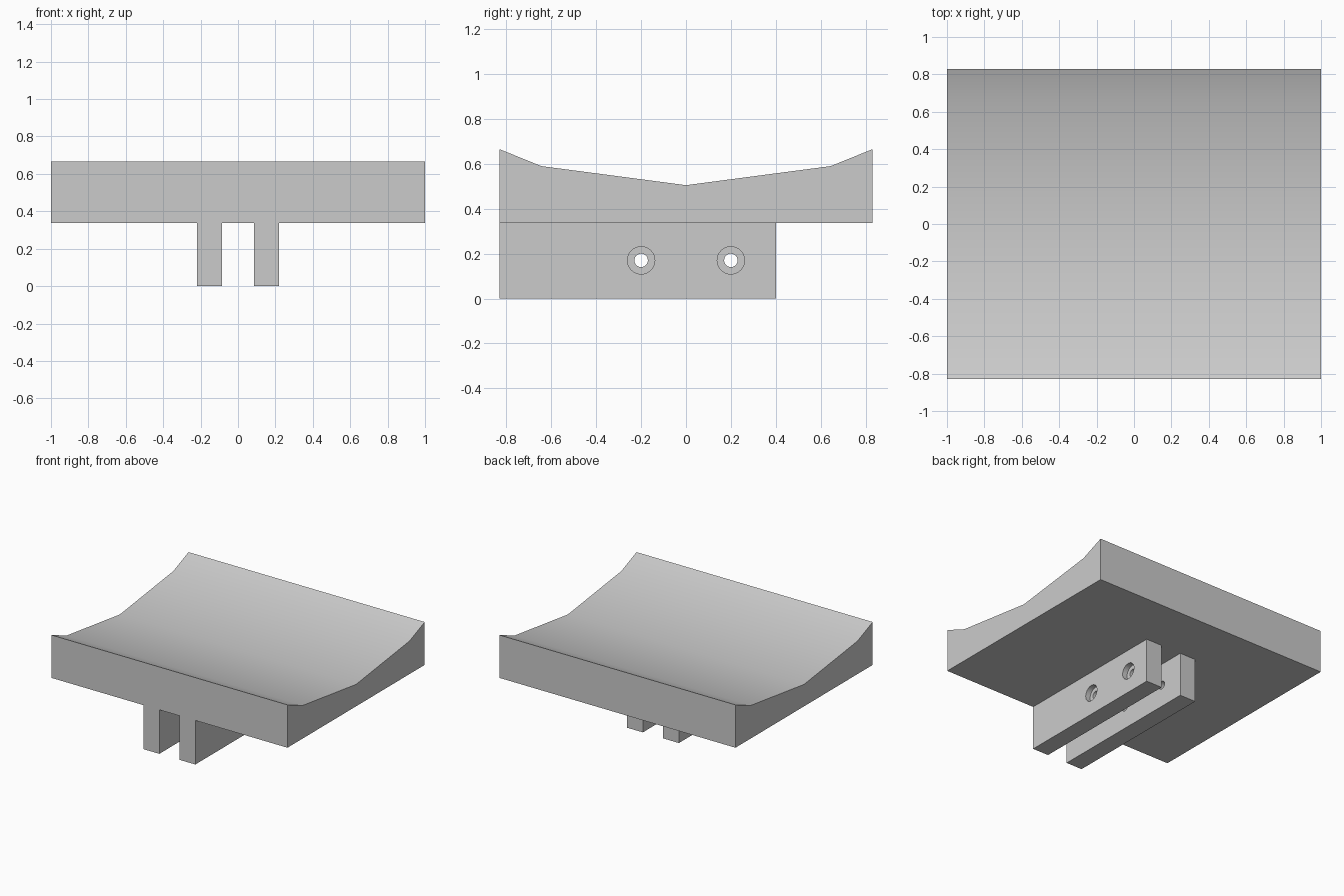
import bpy
import bmesh
import math
from mathutils import Matrix

cube = bpy.data.objects.get("Cube")
if cube:
    bpy.data.objects.remove(cube, do_unlink=True)

grey = bpy.data.materials.new("plain_grey")
grey.use_nodes = True
grey.diffuse_color = (0.6, 0.6, 0.6, 1)
grey.node_tree.nodes["Principled BSDF"].inputs["Base Color"].default_value = (0.6, 0.6, 0.6, 1)

HALF_DEPTH = 0.83
PLATE_BOTTOM = 0.337


def add_object(name, bm):
    bmesh.ops.recalc_face_normals(bm, faces=bm.faces)
    mesh = bpy.data.meshes.new(name)
    bm.to_mesh(mesh)
    bm.free()
    obj = bpy.data.objects.new(name, mesh)
    bpy.context.collection.objects.link(obj)
    mesh.materials.append(grey)
    return obj


def extrude_profile(name, points, x0, x1):
    """Extrude a (y, z) outline along x."""
    bm = bmesh.new()
    face = bm.faces.new([bm.verts.new((x0, y, z)) for y, z in points])
    out = bmesh.ops.extrude_face_region(bm, geom=[face])
    verts = [v for v in out["geom"] if isinstance(v, bmesh.types.BMVert)]
    bmesh.ops.translate(bm, verts=verts, vec=(x1 - x0, 0, 0))
    return add_object(name, bm)


def activate(obj):
    bpy.ops.object.select_all(action='DESELECT')
    obj.select_set(True)
    bpy.context.view_layer.objects.active = obj


def smooth(obj):
    activate(obj)
    bpy.ops.object.shade_smooth_by_angle(angle=math.radians(30))


def drill(obj, radius, x0, x1, y, z):
    """Cut a round hole along x from x0 to x1."""
    bm = bmesh.new()
    place = Matrix.Translation(((x0 + x1) / 2, y, z)) @ Matrix.Rotation(math.pi / 2, 4, 'Y')
    bmesh.ops.create_cone(bm, cap_ends=True, segments=32, radius1=radius,
                          radius2=radius, depth=abs(x1 - x0), matrix=place)
    cutter = add_object("hole_cutter", bm)
    cutter.hide_render = True
    mod = obj.modifiers.new("hole", 'BOOLEAN')
    mod.operation = 'DIFFERENCE'
    mod.solver = 'EXACT'
    mod.object = cutter
    activate(obj)
    bpy.ops.object.modifier_apply(modifier=mod.name)
    bpy.data.objects.remove(cutter, do_unlink=True)


# Plate with a shallow faceted cradle on top
cradle = [(-HALF_DEPTH, 0.665), (-0.645, 0.59), (0, 0.505), (0.645, 0.59), (HALF_DEPTH, 0.665)]
outline = [(HALF_DEPTH, PLATE_BOTTOM), (-HALF_DEPTH, PLATE_BOTTOM)] + cradle
smooth(extrude_profile("cradle_plate", outline, -1, 1))

# Two mounting ribs with counterbored bolt holes on their outer sides
INNER, OUTER, BORE_DEPTH = 0.085, 0.22, 0.04
rib = [(-HALF_DEPTH, 0), (0.4, 0), (0.4, PLATE_BOTTOM), (-HALF_DEPTH, PLATE_BOTTOM)]
for side, name in ((1, "left_rib"), (-1, "right_rib")):
    obj = extrude_profile(name, rib, side * INNER, side * OUTER)
    for y in (-0.2, 0.2):
        drill(obj, 0.061, side * (OUTER - BORE_DEPTH), side * (OUTER + 0.1), y, 0.17)
        drill(obj, 0.03, side * (INNER - 0.05), side * (OUTER + 0.1), y, 0.17)
    smooth(obj)
